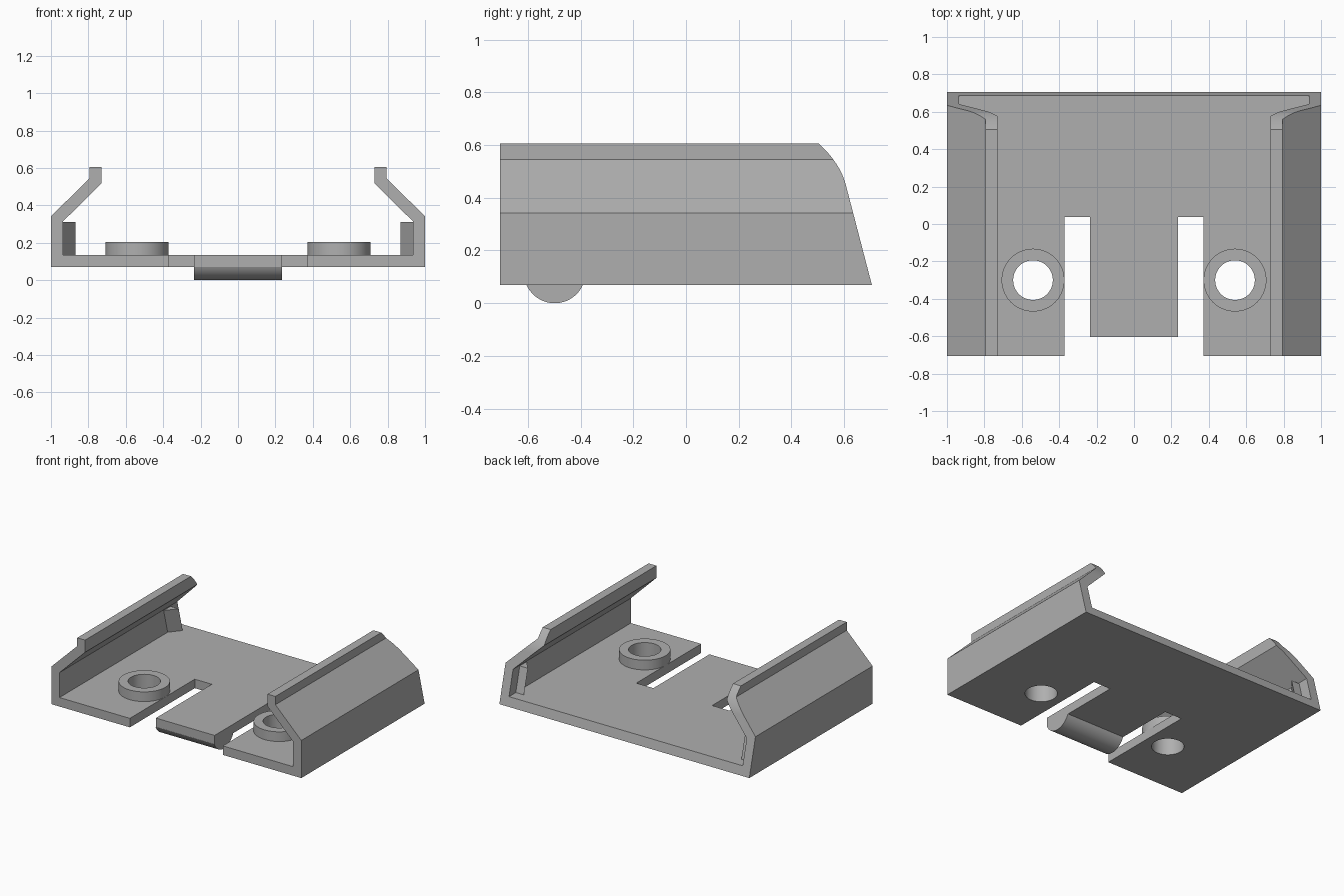
import bpy
import bmesh
import math
from mathutils import Vector

default = bpy.data.objects.get("Cube")
if default:
    bpy.data.objects.remove(default, do_unlink=True)

grey = bpy.data.materials.new("plain grey")
grey.use_nodes = True
COLOUR = (0.43, 0.43, 0.43, 1)
grey.diffuse_color = COLOUR
grey.node_tree.nodes["Principled BSDF"].inputs["Base Color"].default_value = COLOUR


def prism(name, points, offset):
    """Extrude a closed 3D outline along an offset."""
    bm = bmesh.new()
    face = bm.faces.new([bm.verts.new(p) for p in points])
    top = bmesh.ops.extrude_face_region(bm, geom=[face])["geom"]
    verts = [v for v in top if isinstance(v, bmesh.types.BMVert)]
    bmesh.ops.translate(bm, verts=verts, vec=Vector(offset))
    bmesh.ops.recalc_face_normals(bm, faces=bm.faces)
    mesh = bpy.data.meshes.new(name)
    bm.to_mesh(mesh)
    bm.free()
    mesh.materials.append(grey)
    ob = bpy.data.objects.new(name, mesh)
    bpy.context.collection.objects.link(ob)
    return ob


def box(name, x0, x1, y0, y1, z0, z1):
    return prism(name, [(x0, y0, z0), (x1, y0, z0), (x1, y1, z0), (x0, y1, z0)],
                 (0, 0, z1 - z0))


def disc(name, x, y, r, z0, z1, n=64):
    ring = [(x + r * math.cos(math.tau * i / n), y + r * math.sin(math.tau * i / n), z0)
            for i in range(n)]
    return prism(name, ring, (0, 0, z1 - z0))


def activate(ob):
    bpy.ops.object.select_all(action='DESELECT')
    ob.select_set(True)
    bpy.context.view_layer.objects.active = ob


def boolean(ob, cutter, operation='DIFFERENCE'):
    """Apply a boolean and discard the cutter."""
    cutter.hide_render = True
    mod = ob.modifiers.new("cut", 'BOOLEAN')
    mod.operation = operation
    mod.solver = 'EXACT'
    mod.object = cutter
    activate(ob)
    bpy.ops.object.modifier_apply(modifier=mod.name)
    bpy.data.objects.remove(cutter, do_unlink=True)


def smooth(ob):
    activate(ob)
    bpy.ops.object.shade_smooth_by_angle(angle=math.radians(25))


FLOOR, DECK, HALF = 0.07, 0.135, 0.705
LEAN = 0.26      # backward lean of the rear edge per unit height

# Channel: floor with two inward-bent side walls
half = [(1, FLOOR), (1, 0.342), (0.793, 0.545), (0.793, 0.605), (0.73, 0.605),
        (0.73, 0.517), (0.935, 0.315), (0.935, DECK)]
section = half + [(-x, z) for x, z in reversed(half)]
channel = prism("channel", [(x, -HALF, z) for x, z in section], (0, 2 * HALF, 0))

# Leaning, rounded rear ends of the walls
a, b, c = Vector((0.606, 0.45)), Vector((0.585, 0.53)), Vector((0.505, 0.605))
arc = [a * (1 - t) ** 2 + b * 2 * t * (1 - t) + c * t * t for t in [i / 12 for i in range(13)]]
side = [(-1, -0.5), (HALF + LEAN * 0.57, -0.5)] + [tuple(p) for p in arc]
side += [(0.425, 0.68), (-1, 0.68)]
boolean(channel, prism("side_cutter", [(-1.5, y, z) for y, z in side], (3, 0, 0)), 'INTERSECT')

# Slots beside the tongue, and its shortened front
for s in (-1, 1):
    x0, x1 = sorted((s * 0.235, s * 0.372))
    boolean(channel, box("slot_cutter", x0, x1, -1, 0.037, -0.2, 0.3))
boolean(channel, box("tongue_cutter", -0.3, 0.3, -1, -0.603, -0.2, 0.3))

# Screw bosses with through holes
for s, word in ((-1, "right"), (1, "left")):
    x, y = s * 0.54, -0.3
    boss = disc(word + "_screw_boss", x, y, 0.168, DECK, 0.205)
    for ob in (channel, boss):
        boolean(ob, disc("hole_cutter", x, y, 0.106, -0.2, 0.4))
    smooth(boss)

    # Wedge-shaped catch inside the rear of each wall
    rise = 0.31 - DECK
    wedge = [(s * 0.94, 0.525, DECK), (s * 0.87, 0.61, DECK), (s * 0.94, 0.61, DECK)]
    prism(word + "_catch", wedge, (0, -LEAN * rise, rise))
smooth(channel)

# Rounded bump under the tongue tip
R = 0.117
spread = math.acos((R - FLOOR) / R)
curve = []
for i in range(25):
    t = spread * (i / 12 - 1)
    curve.append((-0.235, -0.498 + R * math.sin(t), R - R * math.cos(t)))
bump = prism("tongue_bump", curve, (0.47, 0, 0))
smooth(bump)
